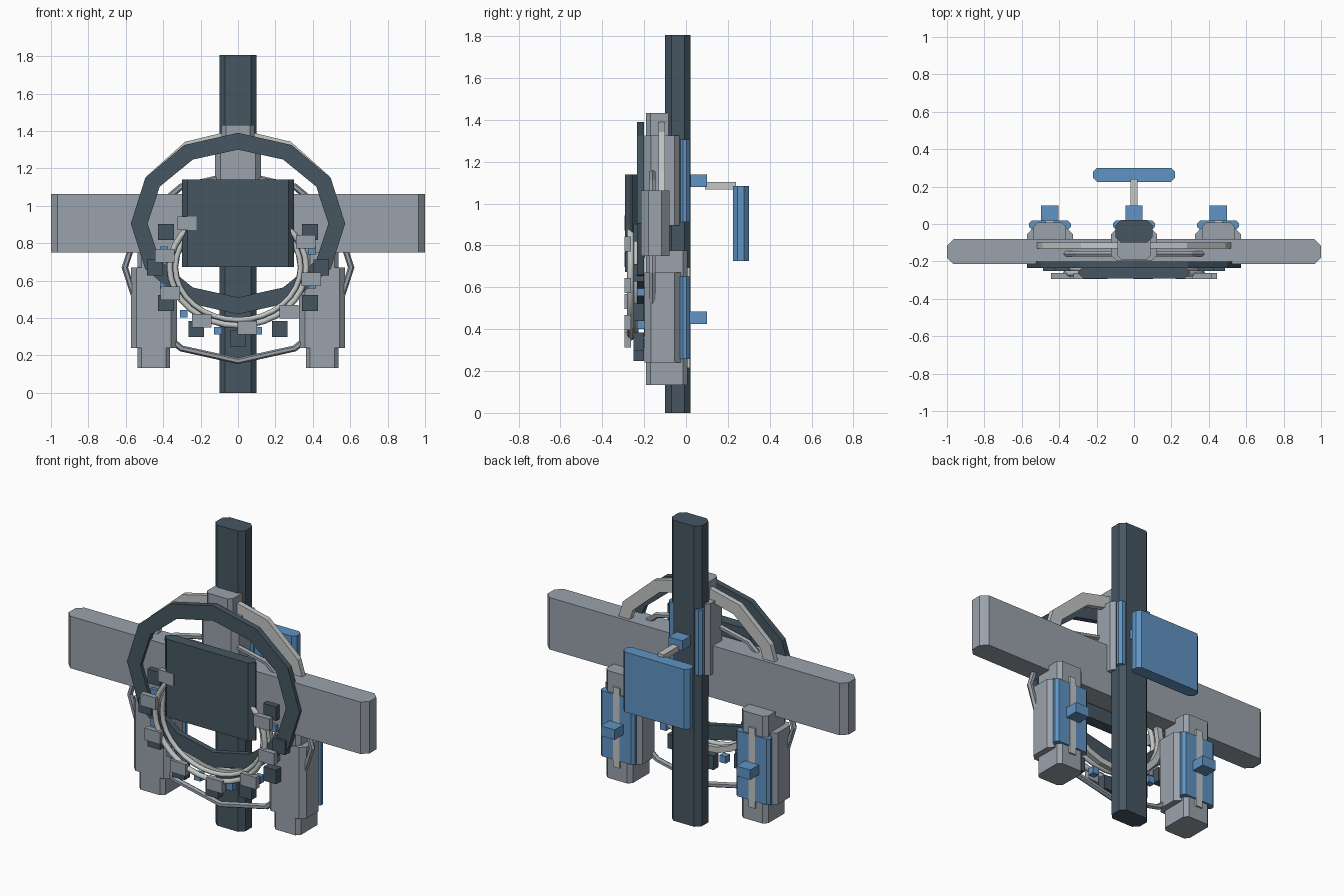
import bpy, bmesh, math

if "Cube" in bpy.data.objects:
    bpy.data.objects.remove(bpy.data.objects["Cube"])


def colour(name, rgb):
    m = bpy.data.materials.new(name)
    m.diffuse_color = (*rgb, 1)
    m.use_nodes = True
    m.node_tree.nodes["Principled BSDF"].inputs["Base Color"].default_value = m.diffuse_color
    return m


SLATE = colour("dark slate", (.061, .093, .122))
GREY = colour("mid grey", (.323, .361, .407))
LIGHT = colour("light grey", (.54, .57, .56))
BLUE = colour("steel blue", (.115, .295, .55))


def finish(name, bm, mat):
    bmesh.ops.recalc_face_normals(bm, faces=bm.faces)
    me = bpy.data.meshes.new(name)
    bm.to_mesh(me)
    bm.free()
    me.materials.append(mat)
    ob = bpy.data.objects.new(name, me)
    bpy.context.collection.objects.link(ob)
    return ob


def block(name, mat, x0, x1, y0, y1, z0, z1, c=0.0):
    """Upright box; c cuts its four vertical corners."""
    if c:
        plan = [(x0 + c, y0), (x1 - c, y0), (x1, y0 + c), (x1, y1 - c),
                (x1 - c, y1), (x0 + c, y1), (x0, y1 - c), (x0, y0 + c)]
    else:
        plan = [(x0, y0), (x1, y0), (x1, y1), (x0, y1)]
    bm = bmesh.new()
    low = [bm.verts.new((x, y, z0)) for x, y in plan]
    high = [bm.verts.new((x, y, z1)) for x, y in plan]
    bm.faces.new(low)
    bm.faces.new(high)
    n = len(plan)
    for i in range(n):
        j = (i + 1) % n
        bm.faces.new((low[i], low[j], high[j], high[i]))
    return finish(name, bm, mat)


def hoop(name, mat, sides, rx, rz, cz, profile, a0=0, a1=360):
    """Sweep a (radial offset, y) profile round an ellipse facing the front."""
    closed = a1 - a0 == 360
    count = sides if closed else sides + 1
    bm = bmesh.new()
    rows = []
    for i in range(count):
        a = math.radians(a0 + (a1 - a0) * i / sides)
        rows.append([bm.verts.new(((rx + d) * math.cos(a), y, cz + (rz + d) * math.sin(a)))
                     for d, y in profile])
    m = len(profile)
    for i in range(sides):
        p, q = rows[i], rows[(i + 1) % count]
        for k in range(m):
            j = (k + 1) % m
            bm.faces.new((p[k], p[j], q[j], q[k]))
    if not closed:
        bm.faces.new(rows[0])
        bm.faces.new(rows[-1])
    return finish(name, bm, mat)


def rect(width, y0, y1):
    return [(0, y0), (0, y1), (-width, y1), (-width, y0)]


def tube(r, y, n=6):
    return [(r * math.cos(2 * math.pi * k / n), y + r * math.sin(2 * math.pi * k / n))
            for k in range(n)]


# main cross of column and beam
block("column", SLATE, -.1, .1, -.1, .022, 0, 1.805, .03)
block("cross_beam", GREY, -1, 1, -.215, -.08, .75, 1.062, .036)

# three rail modules: left, right and top centre
for side, cx, cz in (("left", -.45, .455), ("right", .45, .455), ("top", 0, 1.11)):
    def part(label, mat, hx, y0, y1, hz, c=0.0):
        block(side + "_" + label, mat, cx - hx, cx + hx, y0, y1, cz - hz, cz + hz, c)
    part("rail_core", GREY, .087, -.192, .008, .322, .022)
    part("rail_housing", GREY, .123, -.198, -.025, .215, .03)
    part("back_plate", BLUE, .112, -.03, .018, .197, .015)
    part("knob", BLUE, .046, .015, .1, .03)
    if side != "top":
        part("rail_strip", LIGHT, .022, 0, .019, .24)

# rear panel on its arm
block("panel_arm", LIGHT, -.02, .02, .09, .24, 1.068, 1.102)
block("rear_panel", BLUE, -.22, .22, .225, .3, .725, 1.085, .022)

# faceted hoops and front plate
hoop("front_hoop", SLATE, 12, .573, .485, .905, rect(.09, -.235, -.2))
hoop("upper_arch", LIGHT, 6, .565, .505, .905, rect(.075, -.132, -.1), 0, 180)
block("front_plate", SLATE, -.3, .3, -.292, -.225, .672, 1.14, .03)
hoop("frame_loop", GREY, 12, .605, .5, .67, tube(.017, -.16))

# lower instrument rings
for label, rx, rz, y, r in (("outer", .365, .31, -.265, .016), ("inner", .335, .28, -.24, .014)):
    ob = hoop(label + "_tube_ring", LIGHT, 32, rx, rz, .67, tube(r, y, 8))
    for p in ob.data.polygons:
        p.use_smooth = True
hoop("ring_backing", LIGHT, 24, .355, .305, .67, rect(.035, -.2, -.17))


def beads(name, mat, angles, rx, rz, hx, hz, y0, y1):
    for i, deg in enumerate(angles):
        a = math.radians(deg)
        x, z = rx * math.cos(a), .67 + rz * math.sin(a)
        block(f"{name}_{i + 1}", mat, x - hx, x + hx, y0, y1, z - hz, z + hz)


# boxes spaced round the rings
beads("front_pad", GREY, range(-227, 26, 36), .4, .325, .052, .036, -.295, -.262)
beads("dark_pad", SLATE, range(-210, 31, 30), .445, .38, .042, .042, -.25, -.2)
beads("blue_stud", BLUE, range(-195, 16, 30), .41, .35, .021, .021, -.235, -.195)
